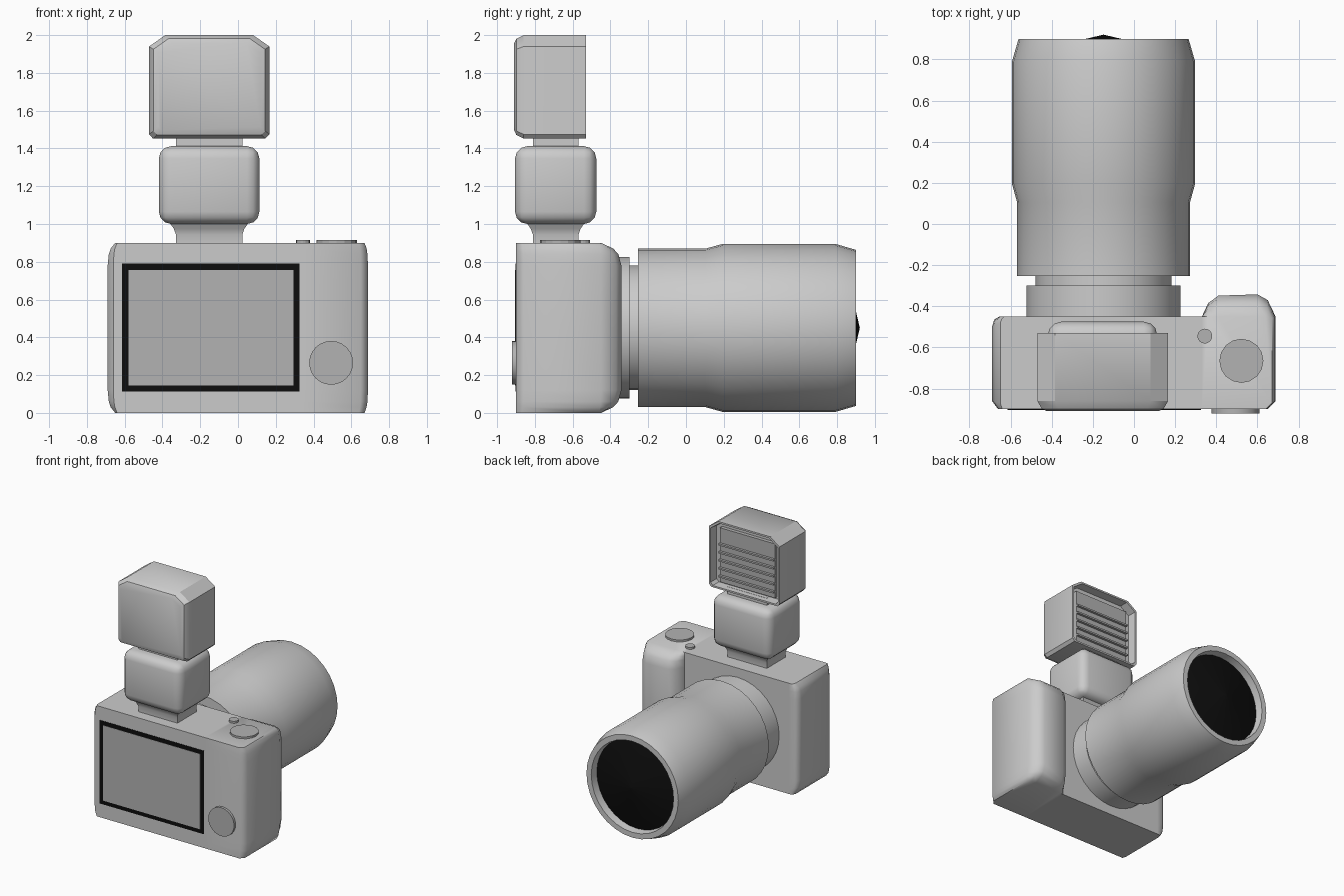
import bpy, bmesh, math
from mathutils import Vector, Matrix

if "Cube" in bpy.data.objects:
    bpy.data.objects.remove(bpy.data.objects["Cube"])


def material(name, c):
    m = bpy.data.materials.new(name)
    m.diffuse_color = (c, c, c, 1)
    m.use_nodes = True
    m.node_tree.nodes["Principled BSDF"].inputs["Base Color"].default_value = m.diffuse_color
    return m


BLACK = material("black", 0.004)
GREY = material("mid_grey", 0.45)


def finish(name, bm, mat=None, angle=35):
    bmesh.ops.recalc_face_normals(bm, faces=bm.faces)
    me = bpy.data.meshes.new(name)
    bm.to_mesh(me)
    bm.free()
    ob = bpy.data.objects.new(name, me)
    bpy.context.collection.objects.link(ob)
    if mat:
        me.materials.append(mat)
    bpy.ops.object.select_all(action='DESELECT')
    ob.select_set(True)
    bpy.context.view_layer.objects.active = ob
    bpy.ops.object.shade_smooth_by_angle(angle=math.radians(angle))
    return ob


def loft(name, rings, mat=None, angle=35):
    """Skin a stack of equal-length closed rings and cap both ends."""
    bm = bmesh.new()
    vs = [[bm.verts.new(p) for p in r] for r in rings]
    n = len(vs[0])
    for a, b in zip(vs, vs[1:]):
        for i in range(n):
            j = (i + 1) % n
            bm.faces.new((a[i], a[j], b[j], b[i]))
    bm.faces.new(vs[0])
    bm.faces.new(vs[-1])
    return finish(name, bm, mat, angle)


def box(name, x, y, z, mat=None, bevel=0, segs=3):
    bm = bmesh.new()
    c = [((a + b) / 2, b - a) for a, b in (x, y, z)]
    bmesh.ops.create_cube(bm, size=1, matrix=Matrix.LocRotScale(
        Vector([k[0] for k in c]), None, Vector([k[1] for k in c])))
    if bevel:
        bmesh.ops.bevel(bm, geom=bm.edges[:], offset=bevel, segments=segs,
                        profile=0.5, affect='EDGES')
    return finish(name, bm, mat, 40)


def turned(name, profile, centre, axis, mat=None, n=32):
    """Loft circles from (position along axis, radius) pairs."""
    rings = []
    for h, r in profile:
        ring = []
        for i in range(n):
            t = 2 * math.pi * i / n
            u, v = r * math.cos(t), r * math.sin(t)
            if axis == 'y':
                ring.append((centre[0] + u, h, centre[1] + v))
            else:
                ring.append((centre[0] + u, centre[1] + v, h))
        rings.append(ring)
    return loft(name, rings, mat, 20)


def pad(name, flat, full):
    """Upright pad whose outline swells from flat to full and back."""
    levels = [(0, 0), (.03, .6), (.06, .85), (.12, 1), (.78, 1), (.84, .85), (.87, .6), (.9, 0)]
    rings = [[(a[0] + (b[0] - a[0]) * t, a[1] + (b[1] - a[1]) * t, z)
              for a, b in zip(flat, full)] for z, t in levels]
    return loft(name, rings, None, 50)


# Camera body, hand grip and opposite side pad
box("camera_body", (-.61, .33), (-.9, -.45), (0, .9))
pad("hand_grip",
    [(.33, -.45), (.36, -.45), (.41, -.45), (.6, -.45), (.64, -.45), (.67, -.46),
     (.67, -.87), (.64, -.9), (.33, -.9)],
    [(.33, -.45), (.36, -.385), (.41, -.348), (.6, -.342), (.65, -.37), (.688, -.45),
     (.688, -.86), (.65, -.9), (.33, -.9)])
pad("side_pad",
    [(-.61, -.45), (-.63, -.45), (-.642, -.46), (-.65, -.48), (-.65, -.87), (-.64, -.9), (-.61, -.9)],
    [(-.61, -.45), (-.655, -.45), (-.68, -.465), (-.69, -.5), (-.69, -.86), (-.66, -.9), (-.61, -.9)])

# Rear screen and controls
box("screen_frame", (-.615, .325), (-.903, -.89), (.113, .79), BLACK)
box("screen", (-.58, .293), (-.905, -.89), (.145, .757), GREY)
turned("rear_dial", [(-.89, .116), (-.92, .116)], (.493, .265), 'y', GREY, 24)
turned("top_dial", [(.89, .107), (.916, .107)], (.522, -.665), 'z', GREY, 16)
turned("shutter_button", [(.89, .036), (.916, .036)], (.344, -.545), 'z', GREY, 16)

# Lens
LENS = (-.148, .45)
turned("lens_mount", [(-.46, .375), (-.3, .375)], LENS, 'y')
turned("lens_neck", [(-.31, .33), (-.24, .33)], LENS, 'y')
turned("lens_barrel", [(-.253, .42), (.105, .42), (.195, .445), (.79, .445), (.9, .413),
                       (.9, .37), (.82, .36)], LENS, 'y')
turned("lens_glass", [(.81, .362), (.84, .362), (.87, .25), (.892, .12), (.92, .001)],
       LENS, 'y', BLACK)

# Flash foot, body and neck
FX, FY = -.153, -.69


def rect(z, hx, hy):
    return [(FX + sx * hx, FY + sy * hy, z) for sx, sy in ((-1, -1), (1, -1), (1, 1), (-1, 1))]


loft("flash_foot", [rect(.89, .176, .121), rect(.945, .176, .121),
                    rect(.975, .187, .132), rect(1.03, .225, .17)])
box("flash_body", (-.419, .113), (-.905, -.475), (1.0, 1.412), None, .065, 3)
loft("flash_neck", [rect(1.4, .176, .121), rect(1.47, .176, .121)])

# Flash head: chamfered shell with a recessed front
outline = [(-.47, 1.475), (-.45, 1.452), (.145, 1.452), (.166, 1.475),
           (.166, 1.94), (.08, 2.0), (-.385, 2.0), (-.47, 1.94)]
HC = (FX, 1.725)


def head_ring(y, sx, sz):
    return [(HC[0] + (x - HC[0]) * sx, y, HC[1] + (z - HC[1]) * sz) for x, z in outline]


loft("flash_head", [head_ring(-.91, .85, .84), head_ring(-.898, .93, .93),
                    head_ring(-.86, 1, 1), head_ring(-.53, 1, 1),
                    head_ring(-.53, .95, .95), head_ring(-.6, .93, .93)], None, 32)

# Flash diffuser with ribs
box("flash_diffuser", (-.4, .095), (-.61, -.57), (1.49, 1.93), GREY)
for i in range(5):
    z = 1.535 + i * .065
    box(f"diffuser_rib_{i + 1}", (-.4, .095), (-.575, -.55), (z, z + .014), GREY)
